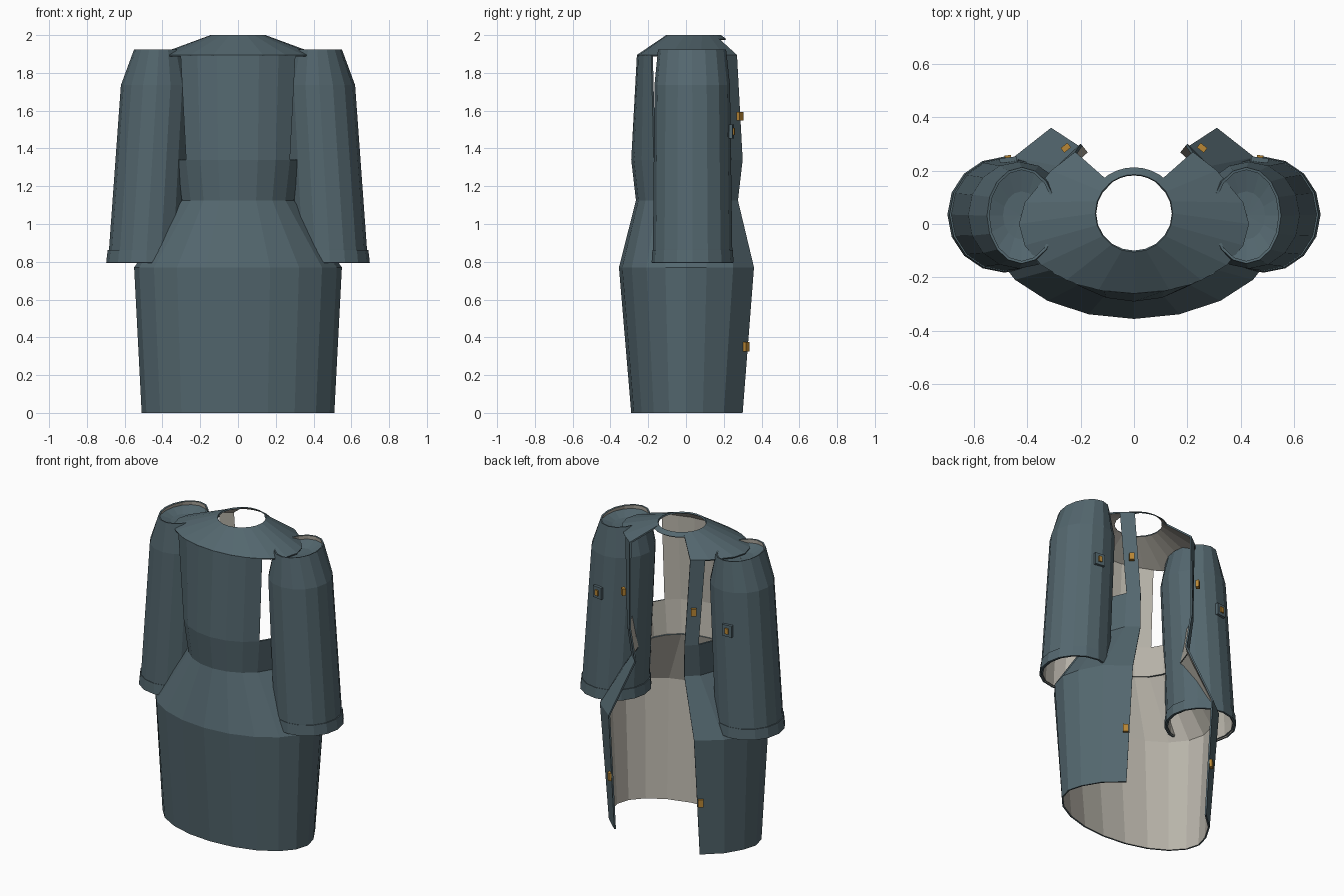
import bpy, math
from math import sin, cos, radians

if "Cube" in bpy.data.objects:
    bpy.data.objects.remove(bpy.data.objects["Cube"])


def material(name, rgb):
    m = bpy.data.materials.new(name)
    m.diffuse_color = (*rgb, 1)
    m.use_nodes = True
    m.node_tree.nodes["Principled BSDF"].inputs["Base Color"].default_value = m.diffuse_color
    return m


SLATE = material("slate cloth", (0.088, 0.136, 0.158))
LINING = material("pale lining", (0.48, 0.455, 0.40))
BRASS = material("brass", (0.48, 0.24, 0.035))


def sheet(name, rings, closed=False, thickness=0.01):
    """Cloth surface lofted through rings (bottom to top), lined on the inside."""
    n = len(rings[0])
    verts = [p for r in rings for p in r]
    faces = []
    for i in range(len(rings) - 1):
        for j in range(n if closed else n - 1):
            k = (j + 1) % n
            faces.append((i * n + j, i * n + k, (i + 1) * n + k, (i + 1) * n + j))
    me = bpy.data.meshes.new(name)
    me.from_pydata(verts, [], faces)
    me.materials.append(SLATE)
    me.materials.append(LINING)
    ob = bpy.data.objects.new(name, me)
    bpy.context.collection.objects.link(ob)
    if thickness:
        mod = ob.modifiers.new("lining", 'SOLIDIFY')
        mod.thickness = thickness
        mod.offset = -1
        mod.material_offset = 1
    return ob


def arc(rx, ry, z, angles, cx=0, cy=0):
    """Points on an ellipse; angle 0 is the front, 90 is +x."""
    return [(cx + rx * sin(radians(a)), cy - ry * cos(radians(a)), z) for a in angles]


def open_ring(rx, ry, z, back, cx=0, cy=0):
    """Ellipse round the front and sides, ending in opened back flaps."""
    mid = arc(rx, ry, z, range(-108, 109, 18), cx, cy)
    right = [(x, y, z) for x, y in back]
    left = [(-x, y, z) for x, y in reversed(back)]
    return left + mid + right


# Skirt, hips and waistband
hem = open_ring(0.51, 0.29, 0, [(0.42, 0.20), (0.31, 0.30)])
hip = open_ring(0.55, 0.355, 0.77, [(0.45, 0.25), (0.31, 0.36)])
waist = open_ring(0.31, 0.265, 1.125, [(0.25, 0.21), (0.18, 0.275)])
band_top = open_ring(0.34, 0.29, 1.34, [(0.26, 0.24), (0.20, 0.30)])
sheet("skirt", [hem, hip, waist])
sheet("waistband", [waist, band_top])

# Front bodice panel between the armholes
sheet("front_panel", [arc(0.34, 0.29, 1.34, [a * 18 for a in range(-3, 4)]),
                      arc(0.43, 0.26, 1.895, [a * 15 for a in range(-3, 4)])])

# Narrow back strips beside the opening
for s, side in ((1, "right"), (-1, "left")):
    low = [(s * 0.26, 0.24, 1.34), (s * 0.20, 0.30, 1.34)]
    top = [(s * 0.29, 0.215, 1.895), (s * 0.22, 0.27, 1.895)]
    sheet(side + "_back_strip", [low[::s], top[::s]])

# Shoulder yoke sloping up to the neck, and the closed strip behind the neck
yoke_back = [(0.31, 0.20), (0.22, 0.27)]
neck_back = [(0.145 * sin(radians(a)), 0.04 - 0.145 * cos(radians(a))) for a in (124, 142)]
sheet("yoke", [open_ring(0.43, 0.26, 1.895, yoke_back),
               open_ring(0.145, 0.145, 2.0, neck_back, 0, 0.04)])
nape = range(136, 225, 11)
sheet("neck_strip", [arc(0.175, 0.172, 1.98, nape, 0, 0.04),
                     arc(0.145, 0.145, 2.0, nape, 0, 0.04)], thickness=0.006)


def block(name, loc, size, angle, mat):
    """Box whose local y axis faces outward."""
    bpy.ops.mesh.primitive_cube_add(size=1, location=loc, rotation=(0, 0, angle))
    ob = bpy.context.object
    ob.name = name
    ob.scale = size
    ob.data.materials.append(mat)


full = [i * 22.5 for i in range(16)]
for s, side in ((1, "right"), (-1, "left")):
    # Sleeve, cuff and recessed shoulder cap
    sheet(side + "_sleeve", [
        arc(0.20, 0.21, 0.80, full, s * 0.485, 0.035),
        arc(0.20, 0.21, 0.865, full, s * 0.483, 0.035),
        arc(0.19, 0.20, 1.735, full, s * 0.43, 0.033),
        arc(0.13, 0.18, 1.925, full, s * 0.42, 0.032)], True)
    sheet(side + "_cuff", [
        arc(0.213, 0.217, 0.795, full, s * 0.485, 0.035),
        arc(0.207, 0.213, 0.863, full, s * 0.483, 0.035)], True, 0.012)
    sheet(side + "_shoulder_cap", [
        arc(0.13, 0.175, 1.90, full, s * 0.42, 0.032),
        arc(0.07, 0.09, 1.875, full, s * 0.42, 0.032),
        arc(0.002, 0.002, 1.87, full, s * 0.42, 0.032)], True, 0)

    # Brass fasteners along the back edges
    turn = -s * 0.66
    block(side + "_upper_fastener", (s * 0.255, 0.285, 1.57), (0.032, 0.022, 0.045), turn, BRASS)
    block(side + "_lower_fastener", (s * 0.33, 0.318, 0.35), (0.032, 0.022, 0.05), turn, BRASS)

    # Square tab with a stud on the back of each sleeve
    block(side + "_sleeve_tab", (s * 0.47, 0.240, 1.49), (0.065, 0.018, 0.075), -s * 0.12, SLATE)
    block(side + "_sleeve_stud", (s * 0.471, 0.250, 1.49), (0.024, 0.014, 0.036), -s * 0.12, BRASS)
